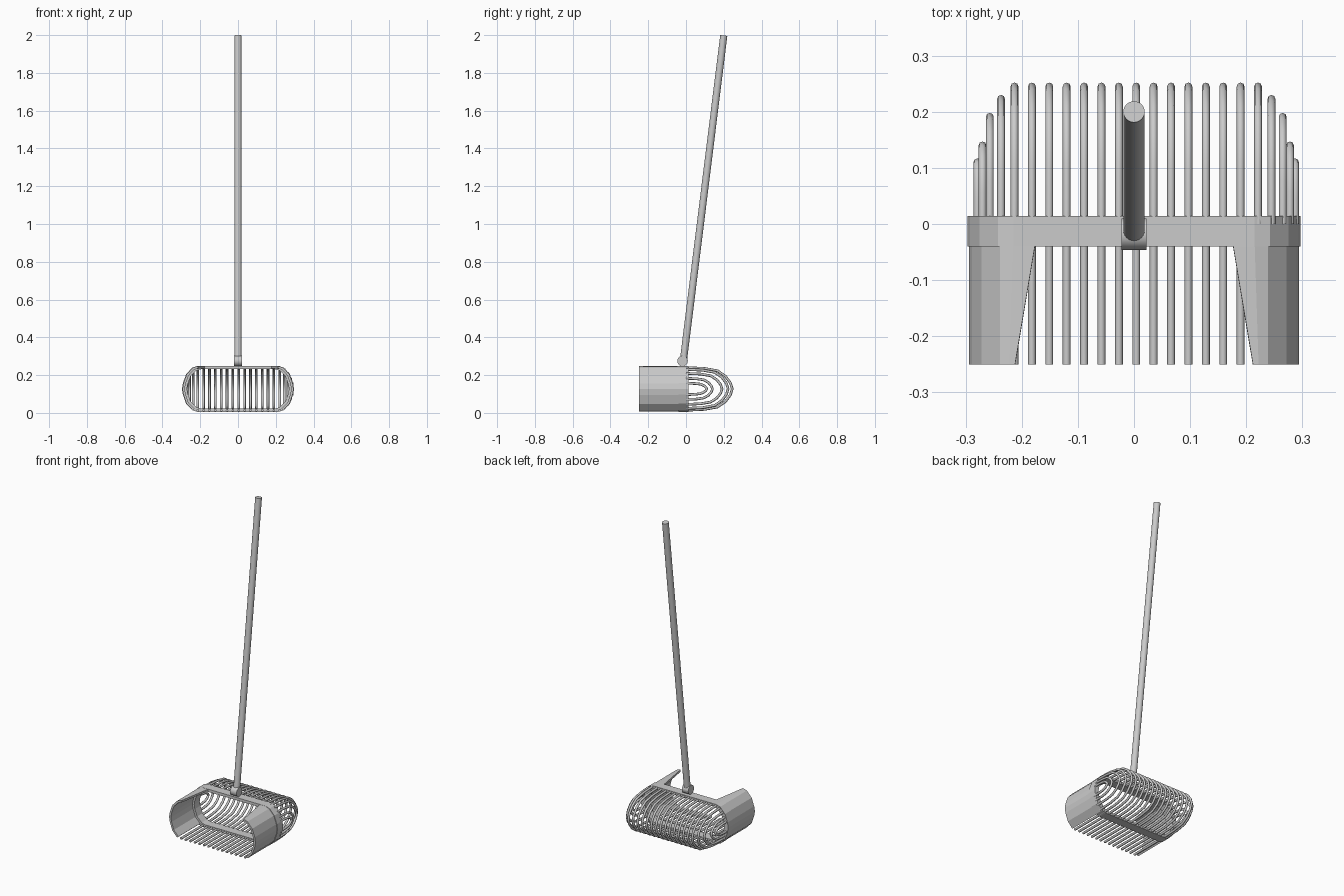
import bpy, bmesh, math
from mathutils import Vector

cube = bpy.data.objects.get("Cube")
if cube:
    bpy.data.objects.remove(cube)

grey = bpy.data.materials.new("light grey")
grey.use_nodes = True
grey.diffuse_color = (0.6, 0.6, 0.6, 1)
grey.node_tree.nodes["Principled BSDF"].inputs["Base Color"].default_value = (0.6, 0.6, 0.6, 1)

MID = 0.127        # height of the basket centre line
FRONT, FRAME_FRONT, FRAME_BACK = -0.25, -0.04, 0.014


def finish(name, bm, smooth=False):
    bmesh.ops.recalc_face_normals(bm, faces=bm.faces)
    mesh = bpy.data.meshes.new(name)
    bm.to_mesh(mesh)
    bm.free()
    mesh.materials.append(grey)
    for p in mesh.polygons:
        p.use_smooth = smooth
    ob = bpy.data.objects.new(name, mesh)
    bpy.context.collection.objects.link(ob)
    return ob


def rod(name, start, end, radius, sides=24):
    """Straight capped cylinder between two points."""
    start, end = Vector(start), Vector(end)
    axis = end - start
    bm = bmesh.new()
    bmesh.ops.create_cone(bm, cap_ends=True, segments=sides, radius1=radius,
                          radius2=radius, depth=axis.length)
    ob = finish(name, bm)
    ob.location = (start + end) / 2
    ob.rotation_euler = axis.to_track_quat("Z", "Y").to_euler()
    bpy.ops.object.select_all(action="DESELECT")
    ob.select_set(True)
    bpy.context.view_layer.objects.active = ob
    bpy.ops.object.shade_smooth_by_angle(angle=math.radians(35))
    return ob


# Right half of the mouth outline: x and height above or below the centre line
quarter = [(0.215, 0.121), (0.242, 0.113), (0.275, 0.078), (0.292, 0.03)]
half = quarter + [(0.297, 0.0)] + [(x, -h) for x, h in reversed(quarter)]
outline = half + [(-x, h) for x, h in reversed(half)]


# Mouth frame: a band between the outline and a smaller copy of it
def frame():
    bm = bmesh.new()
    loops = []
    for y in (FRAME_FRONT, FRAME_BACK):
        for sx, sz in ((1, 1), (0.91, 0.86)):
            loops.append([bm.verts.new((x * sx, y, MID + h * sz)) for x, h in outline])
    n = len(outline)
    for a, b in ((0, 1), (1, 3), (3, 2), (2, 0)):
        for i in range(n):
            j = (i + 1) % n
            bm.faces.new((loops[a][i], loops[a][j], loops[b][j], loops[b][i]))
    finish("mouth_frame", bm)


frame()


# Side shields: folded sheets running forward from the frame
def shield(name, side):
    bm = bmesh.new()
    path = [(x - 0.003, h - 0.001) for x, h in half[1:8]]
    back = [(0.176, 0.12), (0.215, 0.12)] + path
    front = [(0.212, 0.12), (0.222, 0.118)] + path
    rows = [[bm.verts.new((side * x, y, MID + h)) for x, h in pts]
            for y, pts in ((FRAME_FRONT + 0.005, back), (FRONT, front))]
    for i in range(len(back) - 1):
        bm.faces.new((rows[0][i], rows[0][i + 1], rows[1][i + 1], rows[1][i]))
    ob = finish(name, bm)
    mod = ob.modifiers.new("thickness", "SOLIDIFY")
    mod.thickness = 0.012
    # keep the outer face where it is
    outward = max(ob.data.polygons, key=lambda p: abs(p.center.x)).normal.x * side
    mod.offset = -1 if outward > 0 else 1


shield("left_shield", 1)
shield("right_shield", -1)


# Tines: hooped bars that close the basket at the back
def tine(name, x, reach, height, prong):
    curve = bpy.data.curves.new(name, "CURVE")
    curve.dimensions = "3D"
    curve.bevel_depth = 0.007
    curve.bevel_resolution = 2
    curve.use_fill_caps = True
    arc = [(0.0, 1.0), (0.4, 0.96), (0.68, 0.85), (0.85, 0.6), (0.96, 0.28)]
    pts = [(reach * t, height * h) for t, h in arc]
    pts += [(reach, 0)] + [(y, -h) for y, h in reversed(pts)]
    if prong:
        pts.append((FRONT, -height))
    spline = curve.splines.new("POLY")
    spline.points.add(len(pts) - 1)
    for p, (y, h) in zip(spline.points, pts):
        p.co = (x, y, MID + h, 1)
    spline.use_smooth = True
    curve.materials.append(grey)
    ob = bpy.data.objects.new(name, curve)
    bpy.context.collection.objects.link(ob)


SHIFT = 0.004
for i in range(-7, 8):
    tine(f"tine_{i + 8}", SHIFT + i * 0.031, 0.245, 0.113, True)

# Shorter nested hoops at each end
ends = [(0.241, 0.223, 0.103), (0.261, 0.191, 0.082),
        (0.274, 0.14, 0.056), (0.283, 0.11, 0.03)]
for side, label in ((1, "left"), (-1, "right")):
    for k, (x, reach, height) in enumerate(ends):
        tine(f"{label}_end_tine_{k + 1}", SHIFT + side * x, reach, height, False)

# Handle socket and the long leaning pole
rod("handle_socket", (-0.022, -0.018, 0.275), (0.022, -0.018, 0.275), 0.028, 16)
rod("handle_pole", (0, -0.014, 0.275), (0, 0.2, 1.998), 0.019, 24)
